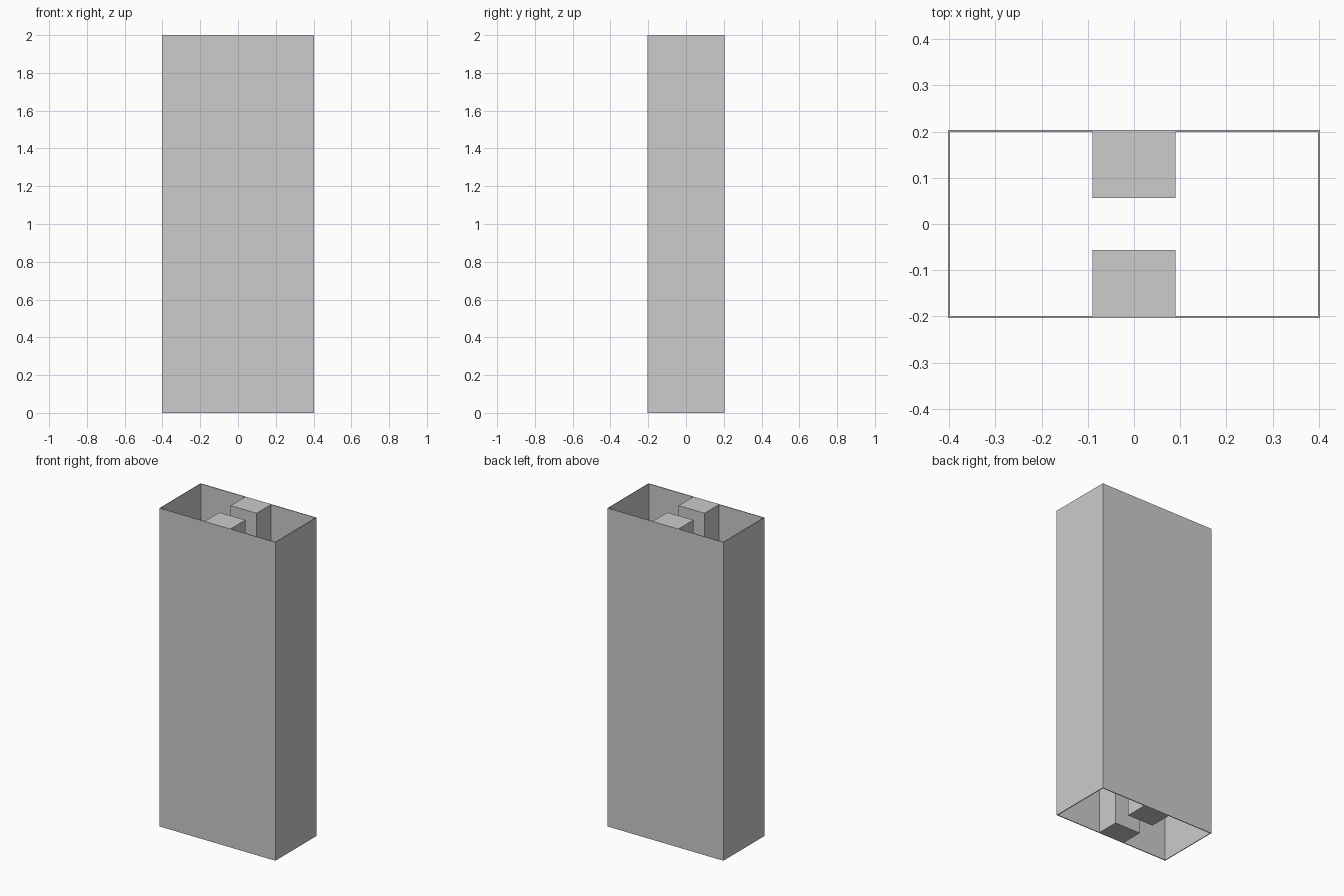
import bpy
import bmesh
from mathutils import Matrix, Vector

if "Cube" in bpy.data.objects:
    bpy.data.objects.remove(bpy.data.objects["Cube"], do_unlink=True)

HEIGHT = 2.0
HALF_X, HALF_Y = 0.403, 0.204    # outer half sizes of the casing
WALL = 0.005
BLOCK_HALF_X, BLOCK_FACE_Y = 0.09, 0.056

grey = bpy.data.materials.new("plain_grey")
grey.use_nodes = True
grey.diffuse_color = (0.604, 0.604, 0.604, 1)
grey.node_tree.nodes["Principled BSDF"].inputs["Base Color"].default_value = grey.diffuse_color


def make_object(name, bm):
    bmesh.ops.recalc_face_normals(bm, faces=bm.faces)
    mesh = bpy.data.meshes.new(name)
    bm.to_mesh(mesh)
    bm.free()
    mesh.materials.append(grey)
    obj = bpy.data.objects.new(name, mesh)
    bpy.context.collection.objects.link(obj)


def ring(bm, inset, z):
    corners = [(-1, -1), (1, -1), (1, 1), (-1, 1)]
    return [bm.verts.new((x * (HALF_X - inset), y * (HALF_Y - inset), z)) for x, y in corners]


# Casing: open rectangular tube, its four rings joined outside, over the rim, inside and below
bm = bmesh.new()
rings = [ring(bm, 0, 0), ring(bm, 0, HEIGHT), ring(bm, WALL, HEIGHT), ring(bm, WALL, 0)]
for a, b in zip(rings, rings[1:] + rings[:1]):
    for i in range(4):
        j = (i + 1) % 4
        bm.faces.new((a[i], a[j], b[j], b[i]))
make_object("casing", bm)

# Full-height blocks standing against the front and back walls
inner_y = HALF_Y - WALL
for name, side in (("front_block", -1), ("back_block", 1)):
    bm = bmesh.new()
    size = Vector((2 * BLOCK_HALF_X, inner_y - BLOCK_FACE_Y, HEIGHT))
    centre = Vector((0, side * (inner_y + BLOCK_FACE_Y) / 2, HEIGHT / 2))
    bmesh.ops.create_cube(bm, size=1, matrix=Matrix.LocRotScale(centre, None, size))
    make_object(name, bm)
